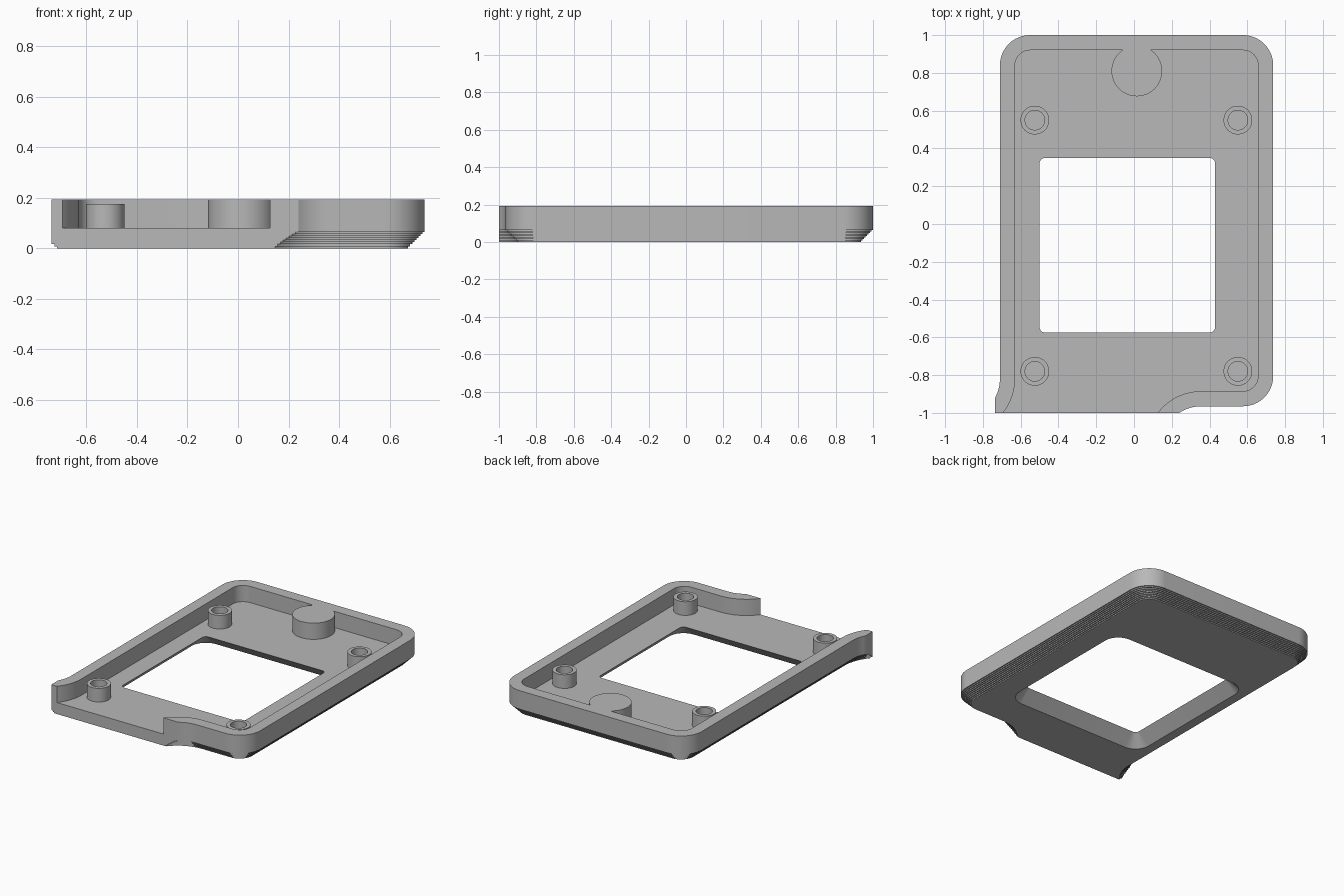
import bpy, bmesh
from math import sin, cos, radians

old = bpy.data.objects.get("Cube")
if old:
    bpy.data.objects.remove(old, do_unlink=True)

grey = bpy.data.materials.new("plain grey")
grey.use_nodes = True
COLOUR = (0.48, 0.48, 0.48, 1)
grey.diffuse_color = COLOUR
grey.node_tree.nodes["Principled BSDF"].inputs["Base Color"].default_value = COLOUR


def arc(cx, cy, r, a0, a1, n=16):
    angles = [radians(a0 + (a1 - a0) * i / n) for i in range(n + 1)]
    return [(cx + r * cos(a), cy + r * sin(a)) for a in angles]


def loft(name, rings):
    """Closed solid through rings of (height, outline points)."""
    bm = bmesh.new()
    loops = [[bm.verts.new((x, y, z)) for x, y in pts] for z, pts in rings]
    for a, b in zip(loops, loops[1:]):
        for i in range(len(a)):
            j = (i + 1) % len(a)
            bm.faces.new((a[i], a[j], b[j], b[i]))
    bm.faces.new(loops[0][::-1])
    bm.faces.new(loops[-1])
    bmesh.ops.recalc_face_normals(bm, faces=bm.faces)
    mesh = bpy.data.meshes.new(name)
    bm.to_mesh(mesh)
    bm.free()
    mesh.materials.append(grey)
    obj = bpy.data.objects.new(name, mesh)
    bpy.context.collection.objects.link(obj)
    return obj


def select(obj):
    bpy.ops.object.select_all(action='DESELECT')
    obj.select_set(True)
    bpy.context.view_layer.objects.active = obj


def cut(obj, tool, operation='DIFFERENCE'):
    mod = obj.modifiers.new("cut", 'BOOLEAN')
    mod.operation, mod.object, mod.solver = operation, tool, 'EXACT'
    select(obj)
    bpy.ops.object.modifier_apply(modifier=mod.name)
    bpy.data.objects.remove(tool, do_unlink=True)


def tray_outline(d):
    """Tray edge moved inward by d, with flared ends running past the front."""
    r, flare = 0.16 - d, 0.207 + d
    return (arc(0.355, -1.172, flare, 180, 90) + arc(0.577, -0.805, r, -90, 0)
            + arc(0.577, 0.84, r, 0, 90) + arc(-0.55, 0.84, r, 90, 180)
            + arc(-0.917, -0.82, flare, 0, -80))


def window_outline(d):
    r = 0.03 + d
    return (arc(0.40, -0.545, r, -90, 0, 8) + arc(0.40, 0.32, r, 0, 90, 8)
            + arc(-0.47, 0.32, r, 90, 180, 8) + arc(-0.47, -0.545, r, 180, 270, 8))


def circle(x, y, r):
    return arc(x, y, r, 0, 360, 48)[:-1]


# Tray body with a stepped lower edge
TOP, FLOOR, STEP, STEPS = 0.193, 0.08, 0.008, 8
rings = []
for i in range(STEPS):
    edge = tray_outline(STEP * (STEPS - i))
    rings += [(i * STEP, edge), ((i + 1) * STEP, edge)]
rings += [(STEPS * STEP, tray_outline(0)), (TOP, tray_outline(0))]
tray = loft("tray", rings)

# Cavity, leaving the round post attached to the back wall
cavity = loft("cavity_cutter", [(FLOOR, tray_outline(0.08)), (0.3, tray_outline(0.08))])
post = circle(0.015, 0.81, 0.134)
cut(cavity, loft("post_cutter", [(-0.1, post), (0.4, post)]))
cut(tray, cavity)

# Window opening that widens towards the underside
cut(tray, loft("window_cutter", [(-0.01, window_outline(0.09)), (0.09, window_outline(-0.01))]))

# Straight cut across the open front
block = [(-0.737, -1), (1, -1), (1, 1.1), (-0.737, 1.1)]
cut(tray, loft("trim_block", [(-0.1, block), (0.4, block)]), 'INTERSECT')
parts = [tray]

# Hollow screw bosses
for side, x in (("right", -0.525), ("left", 0.55)):
    for end, y in (("front", -0.78), ("back", 0.55)):
        outer, inner = circle(x, y, 0.076), circle(x, y, 0.052)
        parts.append(loft(f"{end}_{side}_boss", [
            (FLOOR - 0.01, outer), (0.175, outer), (0.175, inner), (FLOOR + 0.002, inner)]))

for part in parts:
    select(part)
    bpy.ops.object.shade_smooth_by_angle(angle=radians(30))
